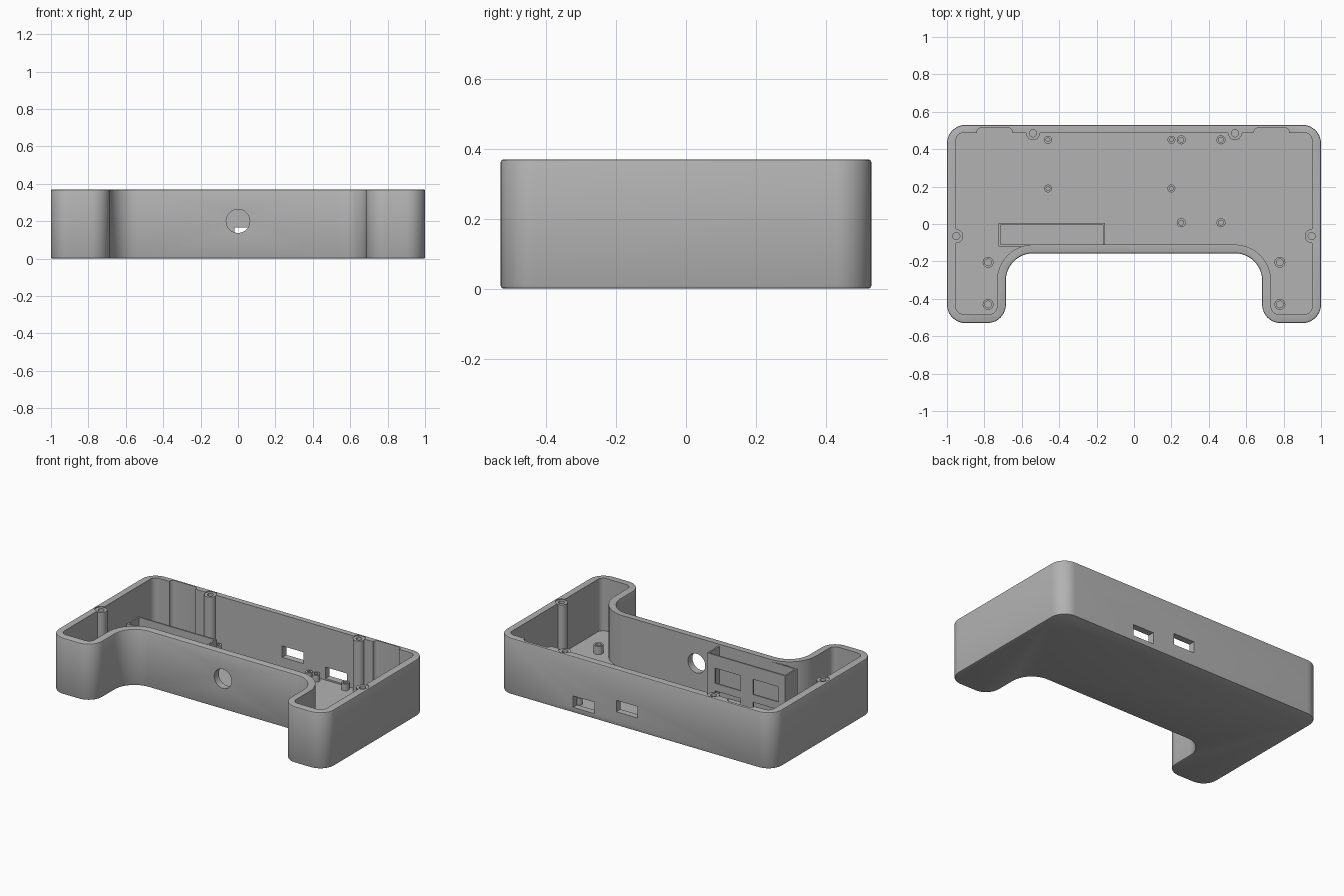
import bpy, bmesh, math
from mathutils import Vector

old = bpy.data.objects.get("Cube")
if old:
    bpy.data.objects.remove(old, do_unlink=True)

grey = bpy.data.materials.new("plain grey")
grey.use_nodes = True
grey.diffuse_color = (0.45, 0.45, 0.45, 1)
grey.node_tree.nodes["Principled BSDF"].inputs["Base Color"].default_value = (0.45, 0.45, 0.45, 1)

HEIGHT, FLOOR = 0.37, 0.025


def rounded(corners, steps=12):
    """Round every (x, y, radius) corner of a polygon."""
    pts = []
    for i, (x, y, r) in enumerate(corners):
        p = Vector((x, y))
        a = (Vector(corners[i - 1][:2]) - p).normalized()
        b = (Vector(corners[(i + 1) % len(corners)][:2]) - p).normalized()
        half = a.angle(b) / 2
        centre = p + (a + b).normalized() * r / math.sin(half)
        start = p + a * r / math.tan(half) - centre
        turn = start.angle_signed(p + b * r / math.tan(half) - centre)
        for k in range(steps + 1):
            t = -turn * k / steps
            c, s = math.cos(t), math.sin(t)
            pts.append(centre + Vector((start.x * c - start.y * s, start.x * s + start.y * c)))
    return pts


def mirrored(half):
    return half + [(-x, y, r) for x, y, r in reversed(half)]


def finish(name, bm):
    bmesh.ops.recalc_face_normals(bm, faces=bm.faces[:])
    mesh = bpy.data.meshes.new(name)
    bm.to_mesh(mesh)
    bm.free()
    mesh.materials.append(grey)
    ob = bpy.data.objects.new(name, mesh)
    bpy.context.collection.objects.link(ob)
    return ob


def prism(name, pts, z0, z1):
    bm = bmesh.new()
    face = bm.faces.new([bm.verts.new((p[0], p[1], z0)) for p in pts])
    top = bmesh.ops.extrude_face_region(bm, geom=[face])["geom"]
    bmesh.ops.translate(bm, verts=[v for v in top if isinstance(v, bmesh.types.BMVert)],
                        vec=(0, 0, z1 - z0))
    if face.is_valid and len(bm.faces) == len(pts) + 1:
        bm.faces.new(face.verts)
    return finish(name, bm)


def box(name, x0, x1, y0, y1, z0, z1):
    return prism(name, [(x0, y0), (x1, y0), (x1, y1), (x0, y1)], z0, z1)


def disc(name, x, y, r, z0, z1, n=32):
    ring = [(x + r * math.cos(math.tau * k / n), y + r * math.sin(math.tau * k / n)) for k in range(n)]
    return prism(name, ring, z0, z1)


def activate(ob):
    bpy.ops.object.select_all(action="DESELECT")
    ob.select_set(True)
    bpy.context.view_layer.objects.active = ob


def combine(ob, tool, operation="DIFFERENCE"):
    """Apply a boolean and throw the tool away."""
    activate(ob)
    mod = ob.modifiers.new("cut", "BOOLEAN")
    mod.operation, mod.solver, mod.object = operation, "EXACT", tool
    bpy.ops.object.modifier_apply(modifier=mod.name)
    bpy.data.objects.remove(tool, do_unlink=True)


def smooth(ob):
    activate(ob)
    bpy.ops.object.shade_smooth_by_angle(angle=math.radians(30))


# Outer body with softened rim and base edges
outer = [(0.685, -0.157, 0.145), (0.685, -0.53, 0.1), (1, -0.53, 0.1), (1, 0.53, 0.1)]
case = prism("case_shell", rounded(mirrored(outer)), 0, HEIGHT)
activate(case)
bevel = case.modifiers.new("edge", "BEVEL")
bevel.width, bevel.segments = 0.008, 2
bevel.limit_method, bevel.angle_limit = "ANGLE", math.radians(60)
bpy.ops.object.modifier_apply(modifier=bevel.name)

# Hollow interior
inner = [(0.733, -0.11, 0.195), (0.733, -0.482, 0.04), (0.952, -0.482, 0.04), (0.952, 0.487, 0.04)]
combine(case, prism("cavity", rounded(mirrored(inner)), FLOOR, 0.5))

# Shallow recesses in the rear wall
for x0, x1 in ((-0.84, -0.65), (0.64, 0.83)):
    recess = [(x0, 0.42, 0.02), (x1, 0.42, 0.02), (x1, 0.515, 0.025), (x0, 0.515, 0.025)]
    combine(case, prism("recess", rounded(recess, 4), FLOOR + 0.001, 0.5))

# Screw pillars merged into the walls, with drilled holes
for x, y in ((0.54, 0.485), (0.95, -0.065)):
    for s in (-1, 1):
        combine(case, disc("pillar", s * x, y, 0.037, 0.01, HEIGHT - 0.003), "UNION")
        combine(case, disc("counterbore", s * x, y, 0.038, HEIGHT - 0.006, 0.5))
        combine(case, disc("drill", s * x, y, 0.019, 0.12, 0.5))

# Port slots in the rear wall
combine(case, box("slot", -0.02, 0.135, 0.4, 0.6, 0.09, 0.165))
combine(case, box("slot", 0.295, 0.45, 0.4, 0.6, 0.035, 0.11))

# Round hole in the front wall
drill = disc("drill", 0, 0, 0.063, -0.1, 0.1, 48)
drill.rotation_euler.x = math.pi / 2
drill.location = (0, -0.13, 0.2)
bpy.context.view_layer.update()
combine(case, drill)
smooth(case)

# Upright holder with a grid of windows
holder = box("holder_box", -0.725, -0.155, -0.12, 0.005, 0.02, 0.355)
combine(holder, box("inside", -0.715, -0.165, -0.11, -0.005, FLOOR + 0.005, 0.5))
for x0, x1 in ((-0.675, -0.49), (-0.4, -0.215)):
    for z0, z1 in ((0.04, 0.12), (0.17, 0.27)):
        combine(holder, box("window", x0, x1, -0.05, 0.05, z0, z1))


# Hollow floor standoffs
def standoff(name, x, y, r, bore, top):
    post = disc(name, x, y, r, 0.015, top, 24)
    combine(post, disc("drill", x, y, bore, 0.03, 0.2, 24))
    smooth(post)


for x in (-0.46, 0.2):
    for y in (0.19, 0.45):
        standoff("large_board_standoff", x, y, 0.021, 0.01, 0.07)
for x in (0.253, 0.465):
    for y in (0.007, 0.45):
        standoff("small_board_standoff", x, y, 0.024, 0.013, 0.07)
for x in (-0.78, 0.78):
    for y in (-0.43, -0.205):
        standoff("leg_standoff", x, y, 0.029, 0.018, 0.08)
